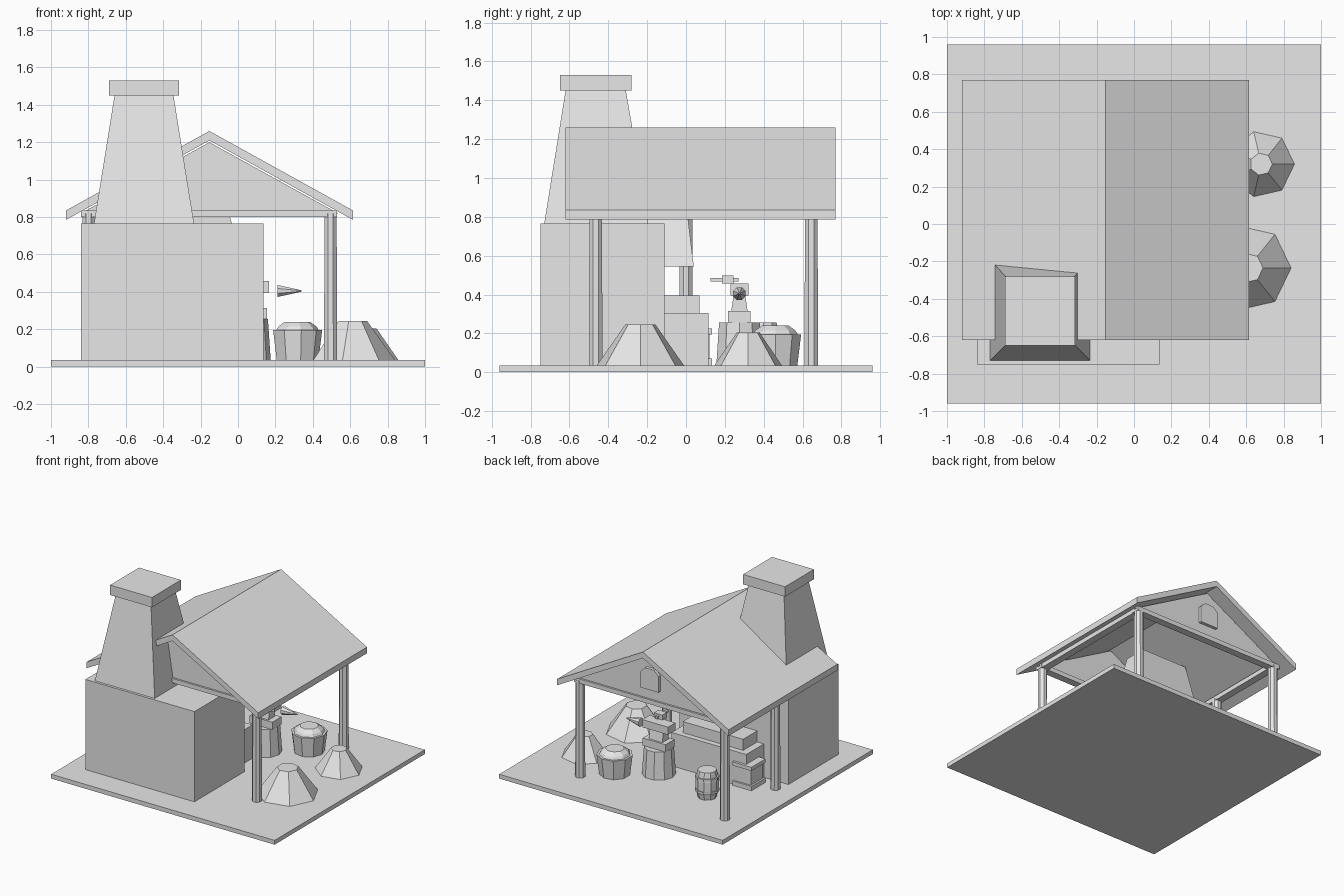
import bpy, bmesh, math
from mathutils import Matrix, Vector

cube = bpy.data.objects.get("Cube")
if cube:
    bpy.data.objects.remove(cube, do_unlink=True)

grey = bpy.data.materials.new("plain_grey")
grey.use_nodes = True
COLOUR = (0.8, 0.8, 0.8, 1)
grey.diffuse_color = COLOUR
grey.node_tree.nodes["Principled BSDF"].inputs["Base Color"].default_value = COLOUR
GROUND = 0.035


def finish(name, bm):
    bmesh.ops.recalc_face_normals(bm, faces=bm.faces)
    mesh = bpy.data.meshes.new(name)
    bm.to_mesh(mesh)
    bm.free()
    mesh.materials.append(grey)
    ob = bpy.data.objects.new(name, mesh)
    bpy.context.collection.objects.link(ob)
    return ob


def taper(name, low, high, z0, z1):
    """Box between two rectangles (x0, x1, y0, y1)."""
    bm = bmesh.new()
    rings = []
    for (x0, x1, y0, y1), z in ((low, z0), (high, z1)):
        rings.append([bm.verts.new(p) for p in
                      ((x0, y0, z), (x1, y0, z), (x1, y1, z), (x0, y1, z))])
    a, b = rings
    bm.faces.new(a)
    bm.faces.new(b)
    for i in range(4):
        j = (i + 1) % 4
        bm.faces.new((a[i], a[j], b[j], b[i]))
    return finish(name, bm)


def box(name, x0, x1, y0, y1, z0, z1):
    rect = (x0, x1, y0, y1)
    return taper(name, rect, rect, z0, z1)


def lathe(name, x, y, profile, sides, turn=0.0):
    """Faceted turned solid from (radius, z) points."""
    bm = bmesh.new()
    rings = []
    for r, z in profile:
        angles = [turn + math.tau * i / sides for i in range(sides)]
        rings.append([bm.verts.new((x + r * math.cos(t), y + r * math.sin(t), z))
                      for t in angles])
    bm.faces.new(rings[0])
    bm.faces.new(rings[-1])
    for a, b in zip(rings, rings[1:]):
        for i in range(sides):
            j = (i + 1) % sides
            bm.faces.new((a[i], a[j], b[j], b[i]))
    return finish(name, bm)


def extrude_y(name, outline, y0, y1):
    """Prism from an (x, z) outline."""
    bm = bmesh.new()
    face = bm.faces.new([bm.verts.new((x, y0, z)) for x, z in outline])
    new = bmesh.ops.extrude_face_region(bm, geom=[face])["geom"]
    verts = [v for v in new if isinstance(v, bmesh.types.BMVert)]
    bmesh.ops.translate(bm, verts=verts, vec=(0, y1 - y0, 0))
    return finish(name, bm)


# Ground slab, furnace block and chimney
box("ground_slab", -1, 1, -0.96, 0.96, 0, GROUND)
box("furnace_block", -0.84, 0.135, -0.75, -0.11, GROUND, 0.765)
taper("chimney", (-0.77, -0.235, -0.73, -0.19), (-0.66, -0.345, -0.62, -0.31), 0.765, 1.45)
box("chimney_cap", -0.69, -0.315, -0.65, -0.28, 1.45, 1.53)

# Forge bench and smoke hood
box("forge_bench", -0.62, 0.05, -0.11, 0.115, GROUND, 0.305)
box("forge_hearth", -0.56, -0.02, -0.11, 0.07, 0.305, 0.395)
taper("smoke_hood", (-0.61, 0.03, -0.2, 0.04), (-0.51, -0.1, -0.2, -0.015), 0.545, 1.0)

# Roof, gables and vent
RIDGE = -0.153
extrude_y("roof", [(-0.92, 0.785), (-0.92, 0.835), (RIDGE, 1.26), (0.615, 0.835),
                   (0.615, 0.785), (RIDGE, 1.21)], -0.62, 0.77)
for side, y in (("front", -0.465), ("back", 0.645)):
    extrude_y(side + "_gable", [(-0.84, 0.82), (0.535, 0.82), (RIDGE, 1.2)], y - 0.015, y + 0.015)
    box(side + "_beam", -0.84, 0.53, y - 0.03, y + 0.03, 0.8, 0.836)
for side, x in (("right", -0.8), ("left", 0.495)):
    box(side + "_beam", x - 0.03, x + 0.03, -0.465, 0.645, 0.8, 0.836)
extrude_y("gable_vent", [(RIDGE - 0.08, 0.92), (RIDGE + 0.08, 0.92), (RIDGE + 0.08, 1.05),
                         (RIDGE + 0.04, 1.09), (RIDGE - 0.04, 1.09), (RIDGE - 0.08, 1.05)],
          0.65, 0.685)

# Roof posts
for i, (x, y) in enumerate([(-0.8, -0.465), (0.495, -0.465), (-0.8, 0.0),
                            (-0.8, 0.645), (0.495, 0.645)]):
    lathe(f"roof_post_{i + 1}", x, y, [(0.038, GROUND), (0.035, 0.82)], 8, math.pi / 8)

# Heaps beside the shed
lathe("large_heap", 0.61, -0.235, [(0.23, GROUND), (0.08, 0.245)], 7)
lathe("small_heap", 0.68, 0.32, [(0.178, GROUND), (0.06, 0.205)], 7)

# Tub with a heaped filling
lathe("tub", 0.315, 0.46, [(0.115, GROUND), (0.135, 0.195), (0.118, 0.195)], 9)
lathe("tub_filling", 0.315, 0.46, [(0.12, 0.19), (0.105, 0.215), (0.07, 0.24)], 9)

# Barrel with hoops
lathe("barrel", -0.47, 0.4, [(0.07, GROUND), (0.085, 0.11), (0.085, 0.18), (0.07, 0.255)], 10)
for i, z in enumerate((0.085, 0.19)):
    lathe(f"barrel_hoop_{i + 1}", -0.47, 0.4, [(0.09, z), (0.09, z + 0.02)], 10)

# Chest with lid and foot rim
box("chest_body", -0.665, -0.525, -0.03, 0.12, GROUND, 0.2)
box("chest_lid", -0.68, -0.51, -0.045, 0.135, 0.195, 0.225)
box("chest_foot", -0.68, -0.51, -0.045, 0.135, GROUND, 0.07)

# Stump and anvil
AX, AY = 0.05, 0.275
lathe("stump", AX, AY, [(0.125, GROUND), (0.11, 0.255)], 10)
box("anvil_foot", AX - 0.1, AX + 0.105, AY - 0.058, AY + 0.058, 0.255, 0.315)
taper("anvil_waist", (AX - 0.06, AX + 0.06, AY - 0.042, AY + 0.042),
      (AX - 0.06, AX + 0.06, AY - 0.03, AY + 0.03), 0.315, 0.395)
box("anvil_face", AX - 0.115, AX + 0.115, AY - 0.047, AY + 0.047, 0.395, 0.457)
horn = lathe("anvil_horn", 0, 0, [(0.035, 0), (0.004, 0.13)], 8, math.pi / 8)
horn.data.transform(Matrix.Translation((0.21, AY, 0.405)) @ Matrix.Rotation(math.pi / 2, 4, "Y"))

# Hammer resting on the anvil
box("hammer_head", 0.04, 0.115, 0.185, 0.245, 0.457, 0.497)
box("hammer_handle", 0.068, 0.087, 0.125, 0.27, 0.467, 0.485)
